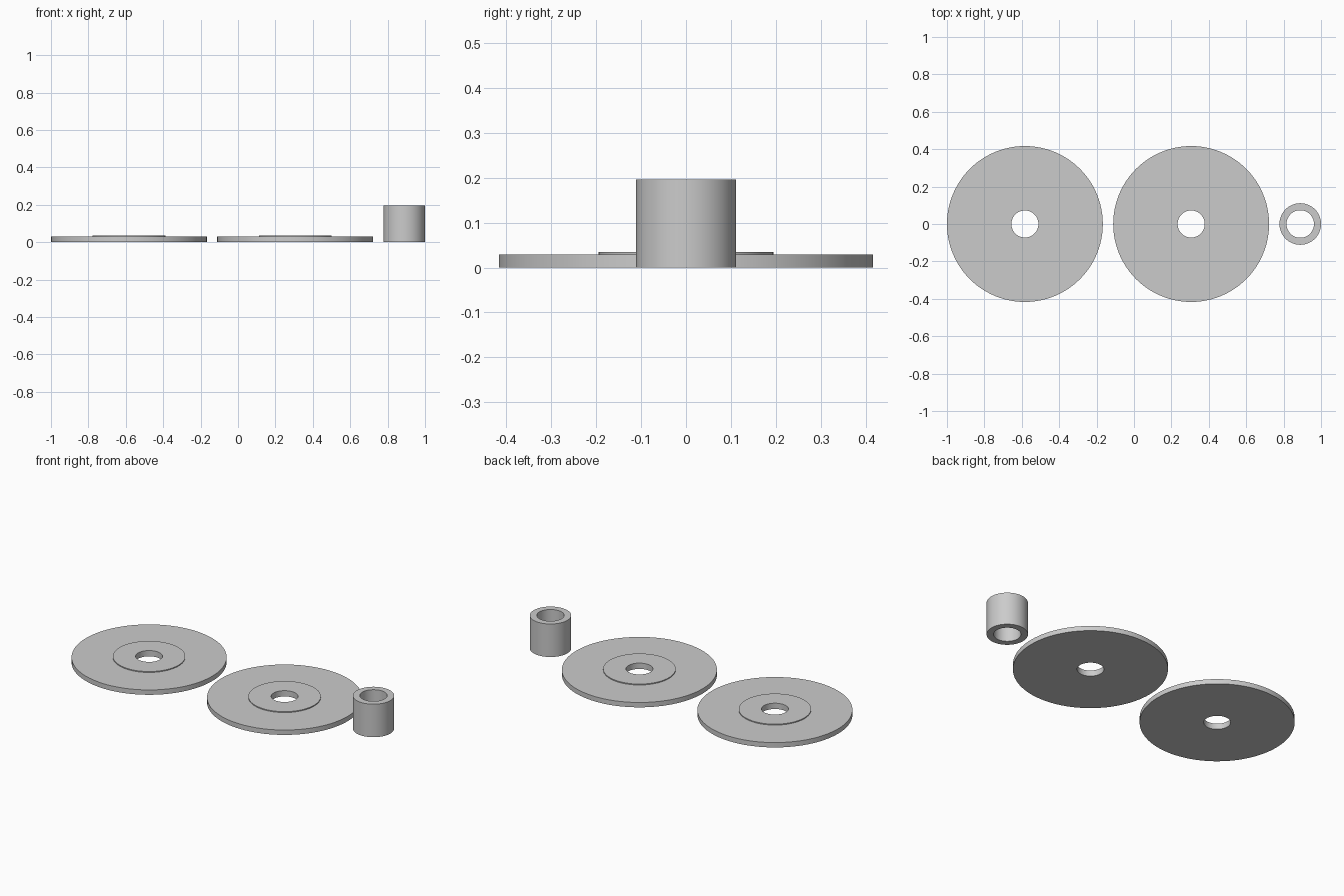
import bpy, bmesh, math

if "Cube" in bpy.data.objects:
    bpy.data.objects.remove(bpy.data.objects["Cube"])

MM = 2 / 180          # the row of parts is 180 units long
SEGMENTS = 96

grey = bpy.data.materials.new("light_grey")
grey.diffuse_color = (0.6, 0.6, 0.6, 1)
grey.use_nodes = True
grey.node_tree.nodes["Principled BSDF"].inputs["Base Color"].default_value = grey.diffuse_color


def lathe(name, profile, x):
    """Spin a closed (radius, height) profile around a vertical axis at x."""
    bm = bmesh.new()
    verts = [bm.verts.new((r * MM, 0, z * MM)) for r, z in profile]
    edges = [bm.edges.new((v, verts[(i + 1) % len(verts)])) for i, v in enumerate(verts)]
    bmesh.ops.spin(bm, geom=verts + edges, cent=(0, 0, 0), axis=(0, 0, 1),
                   angle=2 * math.pi, steps=SEGMENTS, use_merge=True)
    bmesh.ops.remove_doubles(bm, verts=bm.verts, dist=1e-5)
    bmesh.ops.recalc_face_normals(bm, faces=bm.faces)
    mesh = bpy.data.meshes.new(name)
    bm.to_mesh(mesh)
    bm.free()
    mesh.materials.append(grey)
    obj = bpy.data.objects.new(name, mesh)
    bpy.context.collection.objects.link(obj)
    obj.location.x = x * MM
    bpy.ops.object.select_all(action='DESELECT')
    obj.select_set(True)
    bpy.context.view_layer.objects.active = obj
    bpy.ops.object.shade_smooth_by_angle(angle=math.radians(30))
    return obj


# Two flanged discs with a shallow raised hub and a centre hole
disc = [(6.5, 0), (37.5, 0), (37.5, 2.6), (17.5, 2.6), (17.5, 3.1), (6.5, 3.1)]
lathe("left_disc", disc, -52.5)
lathe("right_disc", disc, 27.5)

# Spacer tube
tube = [(6.6, 0), (10, 0), (10, 17.6), (6.6, 17.6)]
lathe("spacer_tube", tube, 80)
